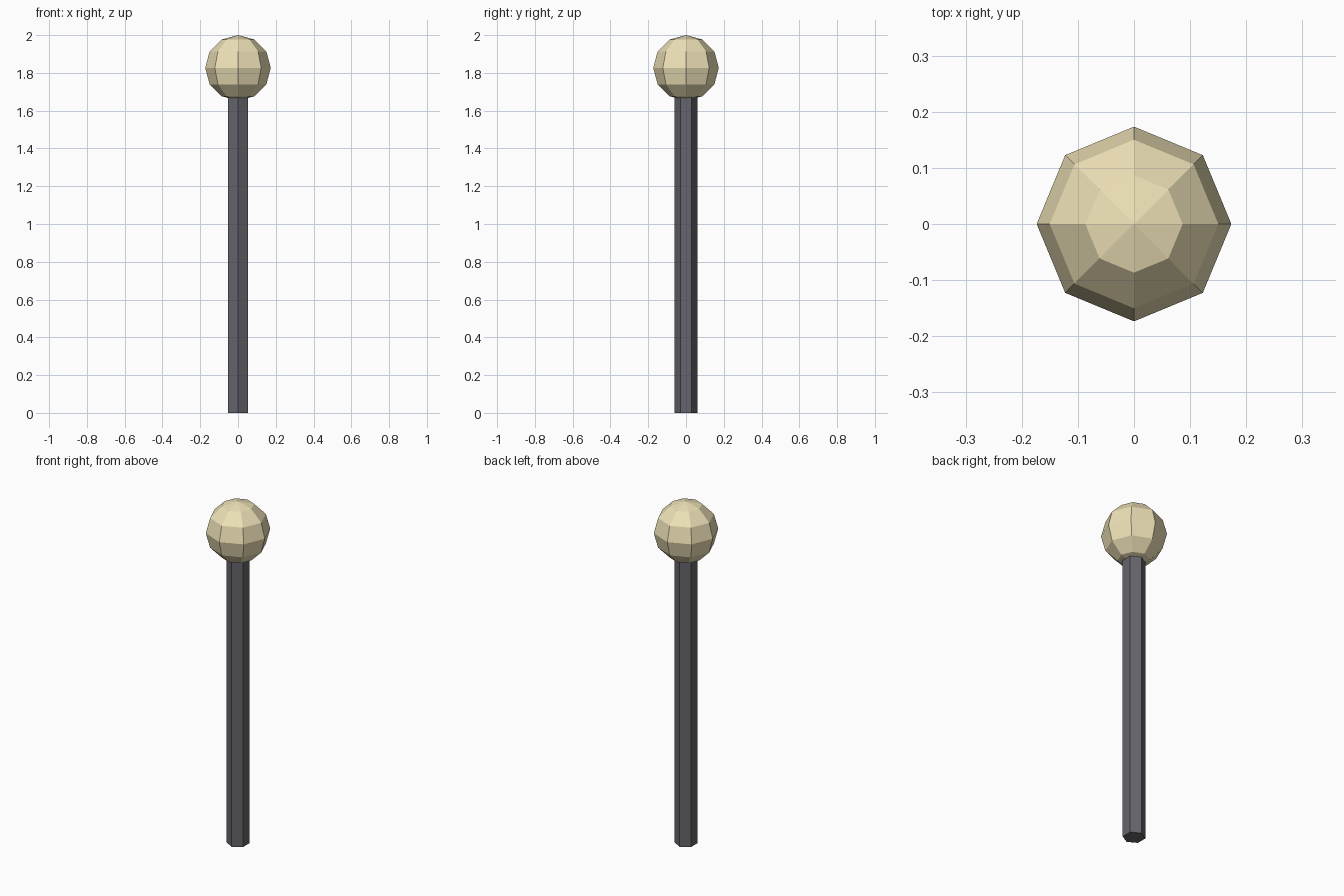
import bpy

if "Cube" in bpy.data.objects:
    bpy.data.objects.remove(bpy.data.objects["Cube"])

POLE_R, POLE_TOP = 0.06, 1.70
BALL_R = 0.1735


def finish(name, color):
    obj = bpy.context.object
    obj.name = name
    mat = bpy.data.materials.new(name + "_colour")
    mat.diffuse_color = (*color, 1)
    mat.use_nodes = True
    mat.node_tree.nodes["Principled BSDF"].inputs["Base Color"].default_value = mat.diffuse_color
    obj.data.materials.append(mat)
    bpy.ops.object.shade_flat()
    return obj


# Six-sided pole with corners on the front and back
bpy.ops.mesh.primitive_cylinder_add(vertices=6, radius=POLE_R, depth=POLE_TOP,
                                    location=(0, 0, POLE_TOP / 2))
finish("pole", (0.13, 0.13, 0.15))

# Faceted ball on top, reaching exactly z = 2
bpy.ops.mesh.primitive_uv_sphere_add(segments=8, ring_count=6, radius=BALL_R,
                                     location=(0, 0, 2 - BALL_R))
finish("ball", (0.85, 0.75, 0.47))
